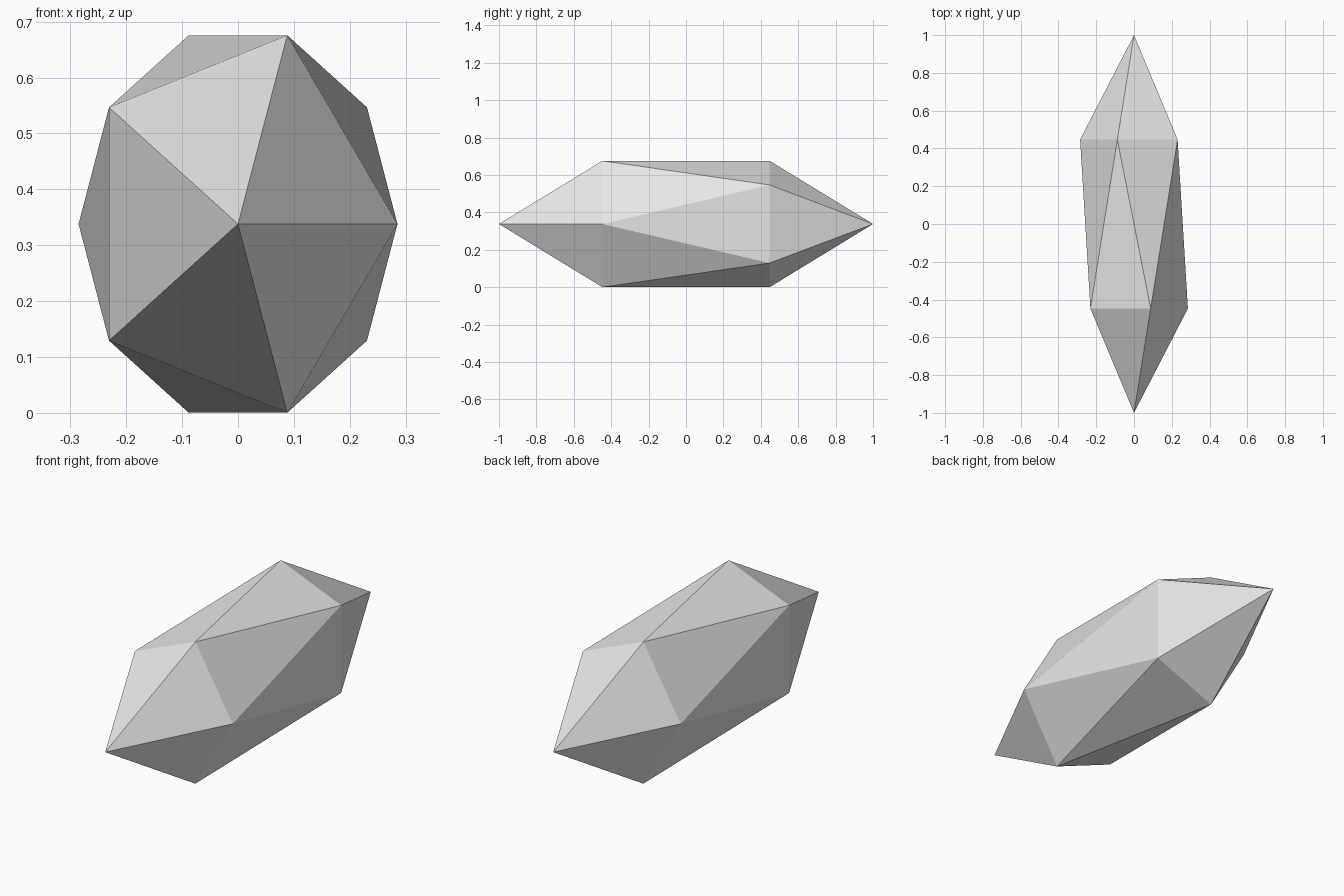
import bpy
import bmesh
from math import radians
from mathutils import Matrix

cube = bpy.data.objects.get("Cube")
if cube:
    bpy.data.objects.remove(cube, do_unlink=True)

HALF_WIDTH, HALF_LENGTH, HALF_HEIGHT = 0.319, 1.0, 0.397
CENTRE_HEIGHT = 0.338

# Pale stone colour
stone = bpy.data.materials.new("pale_grey_stone")
stone.use_nodes = True
stone.diffuse_color = (0.8, 0.8, 0.8, 1)
stone.node_tree.nodes["Principled BSDF"].inputs["Base Color"].default_value = stone.diffuse_color

# Twenty-sided crystal, tips along y, stretched lengthwise
bm = bmesh.new()
bmesh.ops.create_icosphere(bm, subdivisions=1, radius=1)
lay_down = Matrix.Rotation(radians(90), 4, "X")
stretch = Matrix.Diagonal((HALF_WIDTH, HALF_LENGTH, HALF_HEIGHT, 1))
lift = Matrix.Translation((0, 0, CENTRE_HEIGHT))
bm.transform(lift @ stretch @ lay_down)
bmesh.ops.recalc_face_normals(bm, faces=bm.faces)

mesh = bpy.data.meshes.new("crystal")
bm.to_mesh(mesh)
bm.free()
mesh.materials.append(stone)
mesh.shade_flat()
crystal = bpy.data.objects.new("crystal", mesh)
bpy.context.collection.objects.link(crystal)
